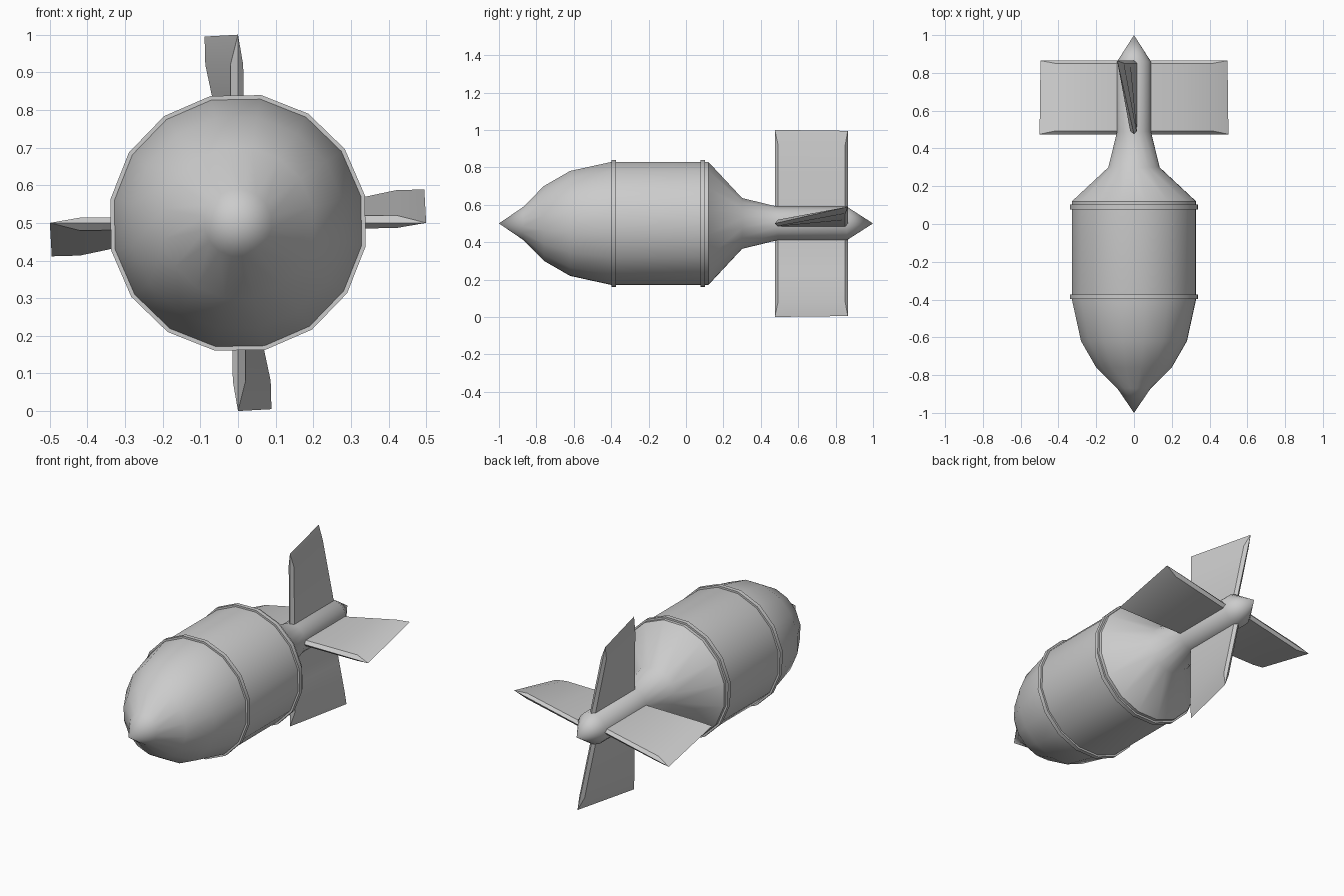
import bpy, bmesh, math
from mathutils import Matrix, Vector

cube = bpy.data.objects.get("Cube")
if cube:
    bpy.data.objects.remove(cube, do_unlink=True)

SIDES = 16
AXIS_Z = 0.5
PHASE = math.radians(12.2)

metal = bpy.data.materials.new("grey_metal")
metal.use_nodes = True
GREY = (0.6, 0.6, 0.6, 1)
metal.diffuse_color = GREY
metal.node_tree.nodes["Principled BSDF"].inputs["Base Color"].default_value = GREY


def finish(name, bm, angle):
    bmesh.ops.recalc_face_normals(bm, faces=bm.faces)
    mesh = bpy.data.meshes.new(name)
    bm.to_mesh(mesh)
    bm.free()
    mesh.materials.append(metal)
    obj = bpy.data.objects.new(name, mesh)
    bpy.context.collection.objects.link(obj)
    bpy.ops.object.select_all(action='DESELECT')
    obj.select_set(True)
    bpy.context.view_layer.objects.active = obj
    bpy.ops.object.shade_smooth_by_angle(angle=math.radians(angle))
    return obj


def lathe(name, profile, closed=False):
    """Turn (y, radius) points around the long axis."""
    bm = bmesh.new()
    rings = []
    for y, r in profile:
        if r == 0:
            rings.append([bm.verts.new((0, y, AXIS_Z))] * SIDES)
            continue
        angles = [PHASE + math.tau * i / SIDES for i in range(SIDES)]
        rings.append([bm.verts.new((r * math.cos(a), y, AXIS_Z + r * math.sin(a)))
                      for a in angles])
    pairs = list(zip(rings, rings[1:]))
    if closed:
        pairs.append((rings[-1], rings[0]))
    for a, b in pairs:
        for i in range(SIDES):
            j = (i + 1) % SIDES
            bm.faces.new(dict.fromkeys((a[i], a[j], b[j], b[i])))
    return finish(name, bm, 42)


# Casing: pointed nose, straight barrel, tapered neck, tail boom and tail cone
lathe("casing", [(-1, 0), (-0.87, 0.09), (-0.76, 0.203), (-0.62, 0.285),
                 (-0.4, 0.334), (0.12, 0.334), (0.3, 0.138), (0.49, 0.091),
                 (0.86, 0.091), (1, 0)])

# Raised bands round the barrel
for name, y in (("front_band", -0.385), ("rear_band", 0.09)):
    lathe(name, [(y - 0.012, 0.32), (y - 0.012, 0.345),
                 (y + 0.012, 0.345), (y + 0.012, 0.32)], closed=True)


# Twisted tail fins with sharpened leading, trailing and outer edges
def fin(name, turn):
    front, back, half = 0.475, 0.865, 0.017
    bm = bmesh.new()

    def lean(y, r):
        return -0.09 * (y - front) / (back - front) * max(0, r - 0.09) / 0.41

    def vert(y, r, side):
        return bm.verts.new((lean(y, r) + side * half, y, r))

    loops = []
    for r in (0.03, 0.09, 0.26, 0.42):
        loops.append([vert(front, r, 0), vert(front + 0.017, r, 1),
                      vert(back - 0.014, r, 1), vert(back, r, 0),
                      vert(back - 0.014, r, -1), vert(front + 0.017, r, -1)])
    for a, b in zip(loops, loops[1:]):
        for i in range(6):
            j = (i + 1) % 6
            bm.faces.new((a[i], a[j], b[j], b[i]))
    bm.faces.new(loops[0])
    # Outer wedge closing to a knife edge
    top = loops[-1]
    t0, t1 = vert(front, 0.5, 0), vert(back, 0.495, 0)
    for s, e in ((1, 2), (5, 4)):
        bm.faces.new((top[0], top[s], t0))
        bm.faces.new((top[s], top[e], t1, t0))
        bm.faces.new((top[e], top[3], t1))
    spin = Matrix.Rotation(turn, 4, 'Y')
    bmesh.ops.transform(bm, matrix=Matrix.Translation(Vector((0, 0, AXIS_Z))) @ spin,
                        verts=bm.verts)
    finish(name, bm, 30)


for k, label in enumerate(("top", "left", "bottom", "right")):
    fin(label + "_fin", k * math.pi / 2)
